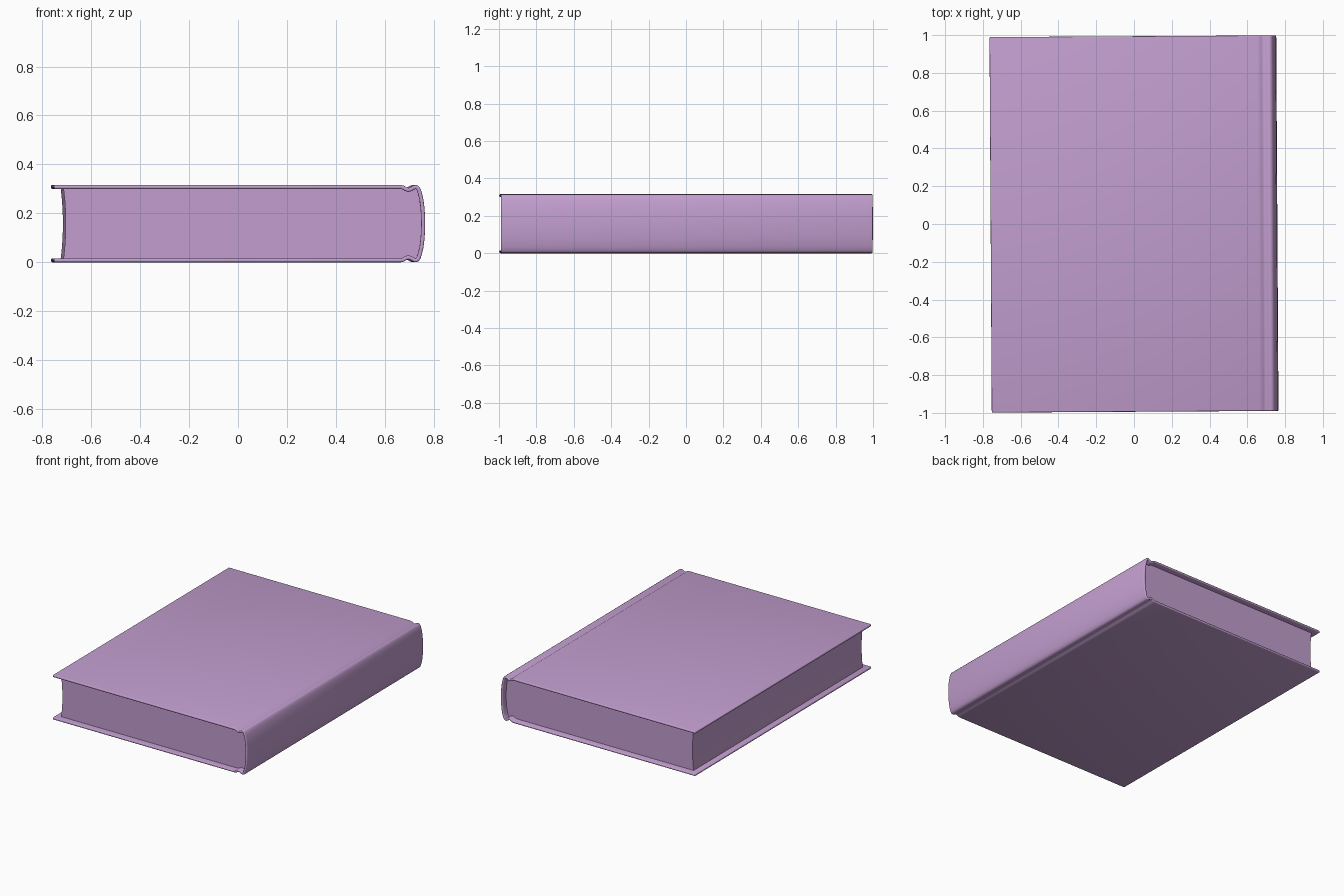
import bpy, bmesh, math

if "Cube" in bpy.data.objects:
    bpy.data.objects.remove(bpy.data.objects["Cube"])

HEIGHT, HALF_LEN = 0.316, 0.994
THICK, OVERHANG = 0.016, 0.04
TILT = 0.006          # the book lies very slightly turned

mat = bpy.data.materials.new("purple")
mat.diffuse_color = (0.54, 0.34, 0.62, 1)
mat.use_nodes = True
mat.node_tree.nodes["Principled BSDF"].inputs["Base Color"].default_value = mat.diffuse_color


def sweep(name, profile, half_len, closed):
    """Sweep an x-z profile along y; closed profiles get end caps."""
    bm = bmesh.new()
    a = [bm.verts.new((x, -half_len, z)) for x, z in profile]
    b = [bm.verts.new((x, half_len, z)) for x, z in profile]
    n = len(profile)
    for i in range(n if closed else n - 1):
        j = (i + 1) % n
        bm.faces.new((a[i], a[j], b[j], b[i]))
    if closed:
        bm.faces.new(a[::-1])
        bm.faces.new(b)
    me = bpy.data.meshes.new(name)
    bm.to_mesh(me)
    bm.free()
    me.materials.append(mat)
    ob = bpy.data.objects.new(name, me)
    bpy.context.collection.objects.link(ob)
    ob.rotation_euler.z = TILT
    return ob


def smooth(ob):
    bpy.ops.object.select_all(action='DESELECT')
    ob.select_set(True)
    bpy.context.view_layer.objects.active = ob
    bpy.ops.object.shade_smooth_by_angle(angle=math.radians(30))


# Cover: board, hinge groove and rounded spine, mirrored top to bottom
half = [(-0.759, 0.316), (0.660, 0.316), (0.672, 0.313), (0.682, 0.307),
        (0.690, 0.304), (0.698, 0.306), (0.708, 0.312), (0.717, 0.3155),
        (0.726, 0.315), (0.734, 0.310), (0.740, 0.301), (0.746, 0.282),
        (0.752, 0.256), (0.756, 0.225), (0.7585, 0.190)]
profile = half + [(0.759, HEIGHT / 2)] + [(x, HEIGHT - z) for x, z in reversed(half)]
cover = sweep("cover", profile, HALF_LEN, False)
sol = cover.modifiers.new("thickness", 'SOLIDIFY')
sol.thickness, sol.offset, sol.use_even_offset = THICK, -1, True
bev = cover.modifiers.new("rounded_edges", 'BEVEL')
bev.width, bev.segments = 0.006, 3
bev.limit_method, bev.angle_limit = 'ANGLE', math.radians(50)
smooth(cover)

# Page block: hollow fore edge on the left, convex back inside the spine
low, high, steps = THICK - 0.001, HEIGHT - THICK + 0.001, 12
ts = [i / steps for i in range(steps + 1)]
bulge = lambda t: 4 * t * (1 - t)
left = [(-0.719 + 0.009 * bulge(t), low + (high - low) * t) for t in ts]
right = [(0.726 + 0.018 * bulge(t), high + (low - high) * t) for t in ts]
pages = sweep("pages", left + right, HALF_LEN - OVERHANG, True)
smooth(pages)
